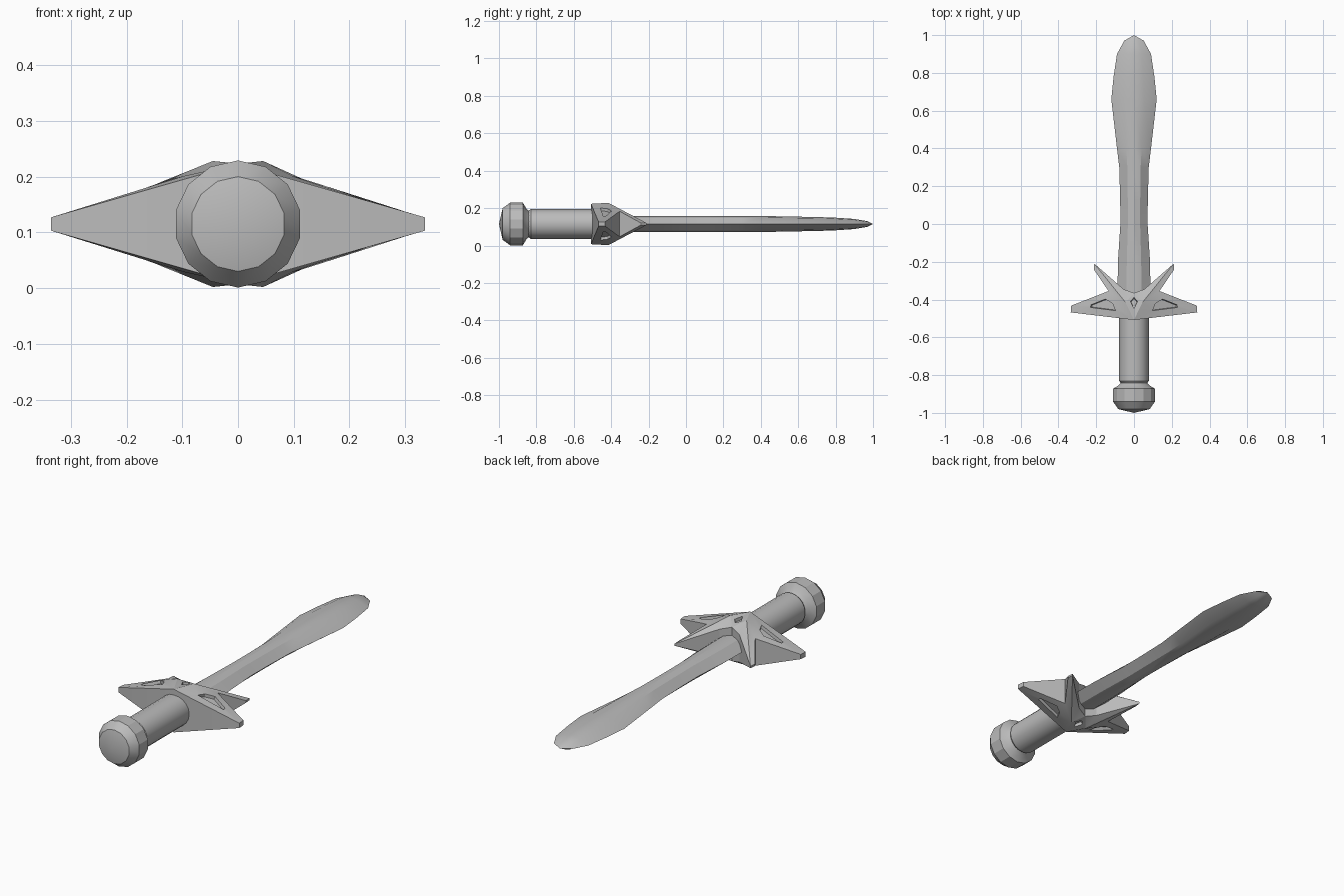
import bpy, bmesh, math
from mathutils import Vector

cube = bpy.data.objects.get("Cube")
if cube:
    bpy.data.objects.remove(cube, do_unlink=True)

MID = 0.115  # height of the sword's long axis

steel = bpy.data.materials.new("grey steel")
steel.use_nodes = True
GREY = (0.5, 0.5, 0.5, 1)
steel.diffuse_color = GREY
steel.node_tree.nodes["Principled BSDF"].inputs["Base Color"].default_value = GREY


def finish(name, bm, angle):
    me = bpy.data.meshes.new(name)
    bm.to_mesh(me)
    bm.free()
    me.materials.append(steel)
    ob = bpy.data.objects.new(name, me)
    ob.location.z = MID
    bpy.context.collection.objects.link(ob)
    bpy.ops.object.select_all(action='DESELECT')
    ob.select_set(True)
    bpy.context.view_layer.objects.active = ob
    bpy.ops.object.shade_smooth_by_angle(angle=math.radians(angle))
    return ob


def loft(name, rings, angle):
    """Skin a list of closed rings; single-point rings close the ends."""
    bm = bmesh.new()
    rows = [[bm.verts.new(p) for p in ring] for ring in rings]
    for a, b in zip(rows, rows[1:]):
        n = max(len(a), len(b))
        for i in range(n):
            j = (i + 1) % n
            quad = [a[i % len(a)], a[j % len(a)], b[j % len(b)], b[i % len(b)]]
            bm.faces.new(list(dict.fromkeys(quad)))
    for row in (rows[0], rows[-1]):
        if len(row) > 2:
            bm.faces.new(row)
    bmesh.ops.recalc_face_normals(bm, faces=bm.faces)
    return finish(name, bm, angle)


def turned(name, profile, sides, angle):
    """Turn (y, radius) points around the sword's axis."""
    rings = []
    for y, r in profile:
        if r == 0:
            rings.append([(0, y, 0)])
        else:
            turns = [2 * math.pi * i / sides for i in range(sides)]
            rings.append([(r * math.sin(t), y, r * math.cos(t)) for t in turns])
    return loft(name, rings, angle)


# Pommel and grip
turned("pommel", [(-1, 0), (-0.98, 0.085), (-0.94, 0.114), (-0.872, 0.114),
                  (-0.855, 0.085), (-0.84, 0.07)], 14, 25)
turned("grip", [(-0.86, 0.068), (-0.845, 0.068), (-0.83, 0.079), (-0.45, 0.079)], 20, 30)

# Blade: (y, half width, half thickness)
blade = [(-0.42, 0.088, 0.044), (-0.2, 0.085, 0.044), (0, 0.072, 0.044),
         (0.12, 0.073, 0.043), (0.3, 0.078, 0.043), (0.4, 0.09, 0.043),
         (0.66, 0.12, 0.038), (0.78, 0.108, 0.035), (0.9, 0.09, 0.027),
         (0.97, 0.052, 0.015)]
rings = []
for y, w, t in blade:
    s = 0.45 * w
    rings.append([(w, y, 0), (s, y, 0.82 * t), (0, y, t), (-s, y, 0.82 * t),
                  (-w, y, 0), (-s, y, -0.82 * t), (0, y, -t), (s, y, -0.82 * t)])
rings.append([(0, 1, 0)])
loft("blade", rings, 25)

# Guard: upper half of a four-pointed star, mirrored downward
points = {
    "back": (0, -0.508, 0.108), "notch": (0, -0.365, 0.085),
    "ridge": (0.045, -0.415, 0.113), "inner": (0.055, -0.345, 0.068),
    "horn": (0.21, -0.21, 0.005), "horn_side": (0.213, -0.24, 0.005),
    "outer": (0.135, -0.355, 0.068),
    "arm_front": (0.332, -0.432, 0.012), "arm_back": (0.335, -0.468, 0.012),
}
outline = ["back", "arm_back", "arm_front", "outer", "horn_side", "horn", "inner", "notch"]
tops = [["back", "arm_back", "arm_front", "outer", "ridge"],
        ["ridge", "outer", "horn_side", "horn"],
        ["ridge", "horn", "inner"], ["ridge", "inner", "notch"]]

bm = bmesh.new()
made = {}


def vert(name, side, base=False):
    x, y, z = points[name]
    key = (name, base, side if x else 0)
    if key not in made:
        made[key] = bm.verts.new((side * x, y, 0 if base else z))
    return made[key]


def face(verts, side):
    return bm.faces.new(verts if side > 0 else verts[::-1])


panels = []
for side in (1, -1):
    for i, names in enumerate(tops):
        f = face([vert(n, side) for n in names], side)
        if i == 0:
            panels.append((f, Vector((side * 0.16, -0.425, 0.063)), 0.4))
    for a, b in zip(outline, outline[1:]):
        face([vert(a, side, True), vert(b, side, True), vert(b, side), vert(a, side)], side)
v_face = bm.faces.new([vert("back", 1), vert("ridge", 1), vert("notch", 1), vert("ridge", -1)])
panels.append((v_face, Vector((0, -0.405, 0.104)), 0.42))

# Recessed panels on the arms and centre
for f, centre, scale in panels:
    f.normal_update()
    bmesh.ops.inset_individual(bm, faces=[f], thickness=0.001)
    f.normal_update()
    normal, middle = f.normal.copy(), f.calc_center_median()
    for v in f.verts:
        p = centre + (v.co - centre) * scale
        v.co = p - normal * (p - middle).dot(normal)
    bmesh.ops.inset_individual(bm, faces=[f], thickness=0.003, depth=-0.015)

guard = finish("guard", bm, 15)
mirror = guard.modifiers.new("lower half", 'MIRROR')
mirror.use_axis = (False, False, True)
